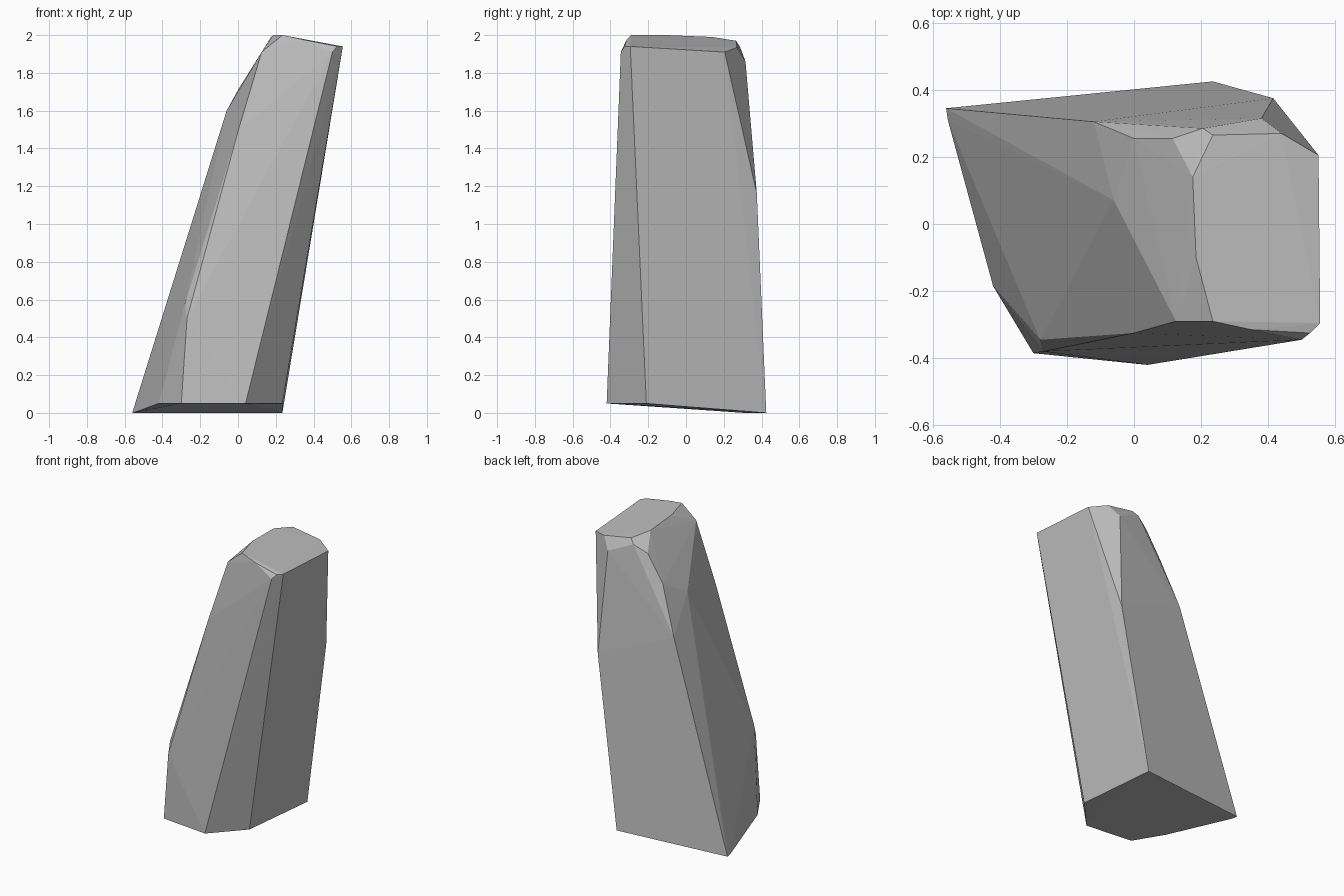
import bpy
import bmesh
from math import radians

# Remove the default cube only
default_cube = bpy.data.objects.get("Cube")
if default_cube:
    bpy.data.objects.remove(default_cube, do_unlink=True)


def make_material(name, color):
    material = bpy.data.materials.new(name)
    material.use_nodes = True
    material.diffuse_color = color
    shader = next(node for node in material.node_tree.nodes
                  if node.type == 'BSDF_PRINCIPLED')
    shader.inputs["Base Color"].default_value = color
    shader.inputs["Roughness"].default_value = 1
    return material


def make_faceted_stone(name, corner_groups, material):
    """Wrap a tight convex skin around the corners and keep it flat shaded."""
    bm = bmesh.new()
    for group in corner_groups:
        for corner in group:
            bm.verts.new(corner)
    hull = bmesh.ops.convex_hull(bm, input=list(bm.verts))
    # Corners swallowed by the skin are not needed
    leftovers = {item for item in hull["geom_interior"] + hull["geom_unused"]
                 if isinstance(item, bmesh.types.BMVert)}
    if leftovers:
        bmesh.ops.delete(bm, geom=list(leftovers), context='VERTS')
    # Merge triangles that share one plane into clean facets
    bmesh.ops.dissolve_limit(bm, angle_limit=radians(1),
                             verts=list(bm.verts), edges=list(bm.edges))
    bmesh.ops.recalc_face_normals(bm, faces=list(bm.faces))
    for face in bm.faces:
        face.smooth = False

    mesh = bpy.data.meshes.new(name)
    bm.to_mesh(mesh)
    bm.free()
    mesh.materials.append(material)
    stone = bpy.data.objects.new(name, mesh)
    bpy.context.collection.objects.link(stone)
    return stone


# Slightly tilted base outline
base = [(.235, .425, 0), (-.56, .345, 0), (-.555, .31, 0),
        (-.42, -.185, .05), (-.3, -.385, .05),
        (.04, -.42, .05), (.235, -.21, .05)]

# Chipped corners along the leaning shaft
shaft = [(-.27, -.38, .5), (-.28, -.345, .58), (-.09, -.34, 1.17),
         (0, -.325, 1.49), (.465, -.265, 1.45), (.415, .375, 1.16),
         (-.12, .305, 1.39), (-.06, .07, 1.6), (0, .255, 1.71)]

# Bevelled shoulder just under the crown
shoulder = [(.125, -.29, 1.91), (.5, -.345, 1.91), (.38, .315, 1.86),
            (.205, .285, 1.94), (.115, .255, 1.89)]

# Sloping crown facet
crown = [(.235, -.29, 2), (.35, -.315, 1.975), (.525, -.325, 1.94),
         (.555, -.295, 1.94), (.55, .205, 1.91), (.44, .27, 1.935),
         (.235, .265, 1.97), (.175, .14, 1.99), (.185, -.1, 2)]

stone_grey = make_material("stone_grey", (.52, .52, .52, 1))
make_faceted_stone("leaning_rock_pillar",
                   (base, shaft, shoulder, crown), stone_grey)
